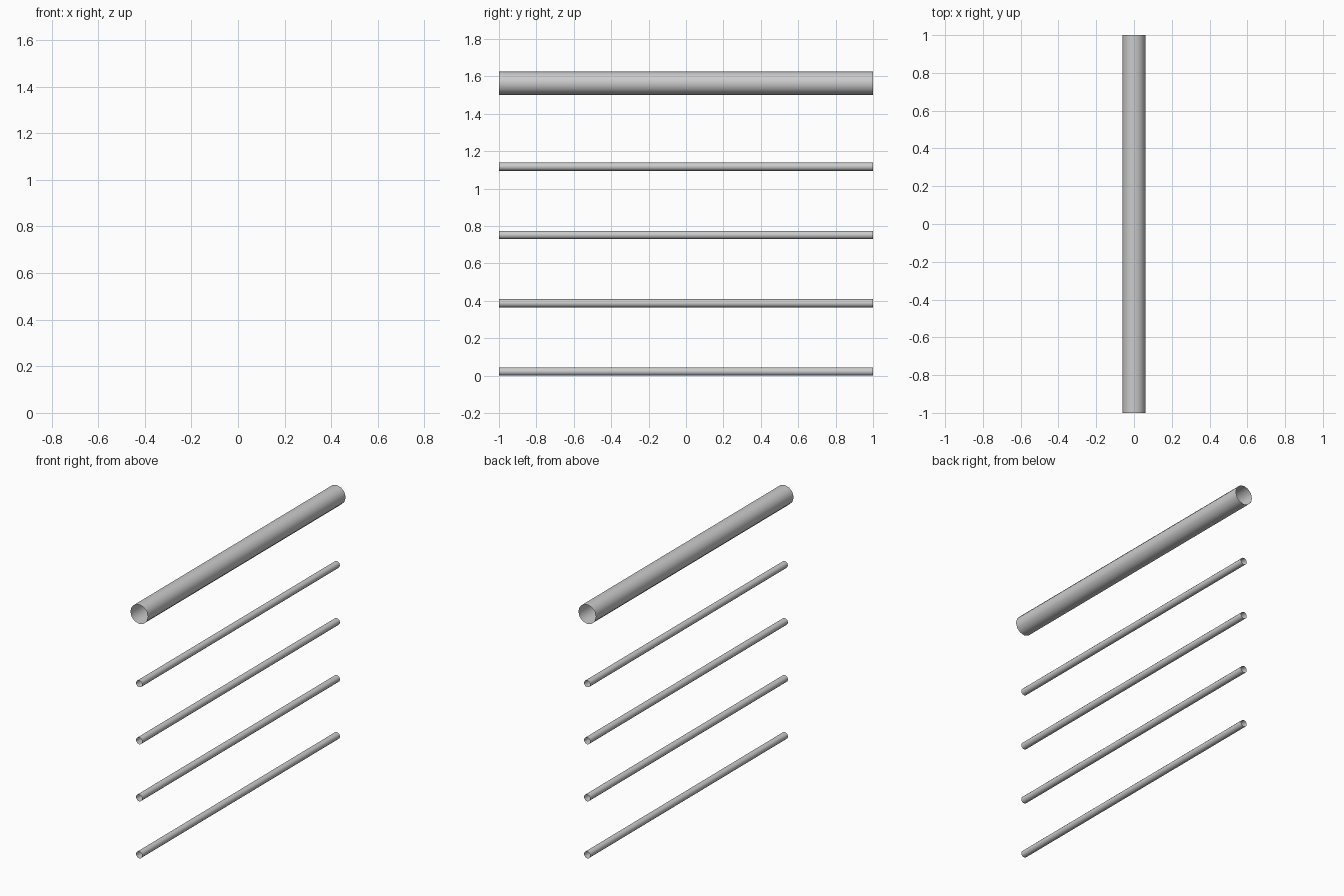
import bpy
import math

if "Cube" in bpy.data.objects:
    bpy.data.objects.remove(bpy.data.objects["Cube"])


def tube(name, radius, z, sides=12):
    # Open-ended thin tube running along y
    bpy.ops.mesh.primitive_cylinder_add(
        vertices=sides, radius=radius, depth=2.0, end_fill_type='NOTHING',
        location=(0, 0, z), rotation=(math.pi / 2, 0, 0))
    ob = bpy.context.object
    ob.name = name
    bpy.ops.object.shade_smooth_by_angle(angle=math.radians(40))
    return ob


# Thick handrail on top
tube("top_rail", 0.062, 1.563)

# Four thin evenly spaced rails below
for i in range(4):
    tube(f"lower_rail_{i + 1}", 0.022, 0.022 + 0.365 * i)
